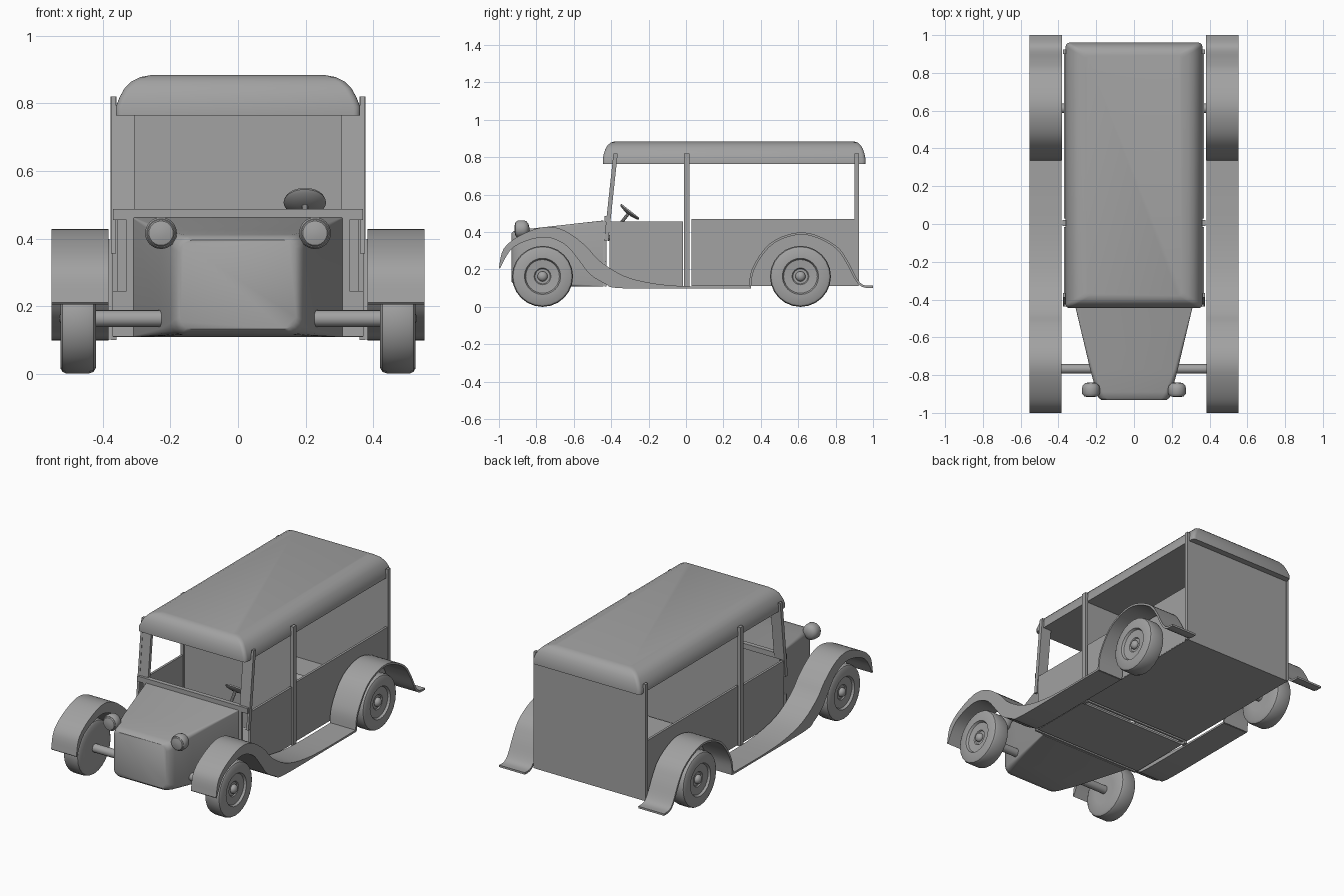
import bpy, bmesh, math
from mathutils import Vector, Matrix

old = bpy.data.objects.get("Cube")
if old:
    bpy.data.objects.remove(old, do_unlink=True)

GREY = (0.36, 0.36, 0.36, 1)
mat = bpy.data.materials.new("plain grey")
mat.use_nodes = True
mat.diffuse_color = GREY
mat.node_tree.nodes["Principled BSDF"].inputs["Base Color"].default_value = GREY


def finish(name, bm, angle=35):
    bmesh.ops.remove_doubles(bm, verts=bm.verts, dist=0.0002)
    bmesh.ops.recalc_face_normals(bm, faces=bm.faces)
    me = bpy.data.meshes.new(name)
    bm.to_mesh(me)
    bm.free()
    me.materials.append(mat)
    ob = bpy.data.objects.new(name, me)
    bpy.context.collection.objects.link(ob)
    bpy.ops.object.select_all(action="DESELECT")
    ob.select_set(True)
    bpy.context.view_layer.objects.active = ob
    bpy.ops.object.shade_smooth_by_angle(angle=math.radians(angle))
    return ob


def loft(name, loops, angle=35):
    """Skin a list of equal-length closed loops and cap both ends."""
    bm = bmesh.new()
    rings = [[bm.verts.new(p) for p in loop] for loop in loops]
    n = len(rings[0])
    for a, b in zip(rings, rings[1:]):
        for i in range(n):
            j = (i + 1) % n
            bm.faces.new((a[i], a[j], b[j], b[i]))
    bm.faces.new(rings[0])
    bm.faces.new(rings[-1])
    return finish(name, bm, angle)


def rounded_rect(u0, u1, v0, v1, r, steps=4):
    pts = []
    corners = [(u1 - r, v1 - r), (u0 + r, v1 - r), (u0 + r, v0 + r), (u1 - r, v0 + r)]
    for k, (cu, cv) in enumerate(corners):
        for s in range(steps + 1):
            a = math.pi / 2 * (k + s / steps)
            pts.append((cu + r * math.cos(a), cv + r * math.sin(a)))
    return pts


def box(name, x0, x1, y0, y1, z0, z1, lean=0):
    """Box whose top can lean along y."""
    return loft(name, [[(x0, y0 + d, z), (x1, y0 + d, z), (x1, y1 + d, z), (x0, y1 + d, z)]
                       for z, d in ((z0, 0), (z1, lean))])


def side_boxes(name, x0, x1, *rest, **kw):
    box("left_" + name, x0, x1, *rest, **kw)
    box("right_" + name, -x1, -x0, *rest, **kw)


def extrude_profile(name, pts, x0, x1):
    return loft(name, [[(x, y, z) for y, z in pts] for x in (x0, x1)], 40)


def lathe(name, profile, center, axis, segs=24):
    """Spin (radius, distance) pairs around an axis."""
    rot = Vector((0, 0, 1)).rotation_difference(Vector(axis)).to_matrix().to_4x4()
    m = Matrix.Translation(center) @ rot
    loops = [[m @ Vector((r * math.cos(2 * math.pi * i / segs),
                          r * math.sin(2 * math.pi * i / segs), d)) for i in range(segs)]
             for r, d in profile]
    return loft(name, loops, 35)


def rod(name, a, b, r, segs=16):
    d = Vector(b) - Vector(a)
    return lathe(name, [(r, 0), (r, d.length)], a, d.normalized(), segs)


def smooth_curve(pts, steps=5):
    """Catmull-Rom points through a short list."""
    P = [Vector(p) for p in [pts[0]] + pts + [pts[-1]]]
    out = []
    for a, b, c, d in zip(P, P[1:], P[2:], P[3:]):
        for s in range(steps):
            t = s / steps
            out.append(0.5 * (2 * b + (c - a) * t + (2 * a - 5 * b + 4 * c - d) * t * t
                              + (3 * b - a - 3 * c + d) * t ** 3))
    return out + [P[-1]]


def ball(name, center, r, sx=1):
    bm = bmesh.new()
    bmesh.ops.create_uvsphere(bm, u_segments=16, v_segments=10, radius=r,
                              matrix=Matrix.Translation(center) @ Matrix.Diagonal((sx, 1, 1, 1)))
    return finish(name, bm, 60)


# Roof with rounded shoulders
roof_layers = [(.765, 0, 0), (.79, 0, 0), (.82, .012, .006), (.845, .026, .014),
               (.865, .046, .027), (.878, .072, .042), (.885, .11, .065)]
loft("roof", [[(x, y, z) for x, y in rounded_rect(-.362 + i, .362 - i, -.445 + j, .96 - j, .02)]
              for z, i, j in roof_layers], 50)

# Tapered hood with a soft front
hood_rings = [(-.44, .31, .108, .462, .004), (-.77, .232, .112, .425, .02),
              (-.89, .199, .115, .412, .035), (-.92, .188, .12, .406, .04),
              (-.932, .172, .132, .395, .035)]
loft("hood", [[(x, y, z) for x, z in rounded_rect(-w, w, z0, z1, r)]
              for y, w, z0, z1, r in hood_rings], 40)

# Cabin panels
box("firewall", -.33, .33, -.437, -.425, .11, .46)
side_boxes("firewall_foot", .33, .372, -.437, -.425, .11, .245)
box("windshield_sill", -.37, .37, -.437, -.41, .455, .487)
box("front_floor", -.37, .37, -.41, -.015, .108, .12)
box("rear_floor", -.37, .37, .03, .91, .112, .125)
box("partition", -.36, .36, 0, .012, .115, .77)
box("back_wall", -.37, .37, .905, .922, .112, .78)
side_boxes("front_door", .357, .371, -.41, -.015, .11, .456)
side_boxes("rear_side_panel", .357, .371, .03, .91, .115, .47)

# Pillars
side_boxes("windshield_pillar", .307, .368, -.425, -.405, .46, .78, lean=.035)
side_boxes("windshield_strap", .362, .376, -.438, -.415, .355, .82, lean=.05)
side_boxes("middle_pillar", .36, .378, -.01, .02, .1, .82)
side_boxes("rear_pillar", .36, .376, .9, .924, .115, .82)

# Fender profiles
top = smooth_curve([(-1, .21), (-.975, .31), (-.89, .38), (-.76, .427), (-.65, .408),
                    (-.54, .33), (-.46, .245), (-.33, .165), (-.17, .125), (.02, .11), (.34, .11)])
under = smooth_curve([(-.995, .205), (-.92, .32), (-.767, .372), (-.65, .335), (-.57, .245),
                      (-.515, .175), (-.435, .125), (-.355, .1), (.02, .098), (.34, .098)])
rear = smooth_curve([(.335, .1), (.352, .2), (.42, .31), (.5, .37), (.61, .398), (.71, .378),
                     (.81, .32), (.865, .245), (.915, .15), (.95, .117), (1, .113)])
rear_under = []
for i, p in enumerate(rear):
    t = (rear[min(i + 1, len(rear) - 1)] - rear[max(i - 1, 0)]).normalized()
    rear_under.append(p + Vector((t.y, -t.x)) * .012)

# Wheel, tyre and headlight cross-sections
tyre = [(.08, -.05), (.145, -.053), (.158, -.045), (.163, -.03), (.163, .035), (.158, .047),
        (.147, .053), (.097, .053), (.09, .04), (.045, .036), (.04, .03)]
lamp = [(.01, -.042), (.03, -.037), (.043, -.025), (.047, -.01), (.047, .018),
        (.042, .026), (.04, .026), (.036, .032), (.015, .037)]

for side, s in (("left", 1), ("right", -1)):
    extrude_profile(side + "_front_fender", top + under[::-1], s * .384, s * .553)
    extrude_profile(side + "_rear_fender", rear + rear_under[::-1], s * .38, s * .553)
    for end, y in (("front", -.767), ("rear", .612)):
        name = side + "_" + end
        lathe(name + "_wheel", tyre, (s * .473, y, .163), (s, 0, 0))
        ball(name + "_hub", (s * .508, y, .163), .027, .8)
    lathe(side + "_headlight", lamp, (s * .228, -.88, .416), (0, -1, 0))
    rod(side + "_headlight_stem", (s * .165, -.865, .36), (s * .215, -.87, .4), .01, 10)

# Axles
rod("front_axle", (-.43, -.767, .163), (.43, -.767, .163), .025)
rod("rear_axle", (-.43, .612, .163), (.43, .612, .163), .025)

# Steering wheel and column
axis = Vector((0, .62, .785))
hub = Vector((.198, -.303, .505))
lathe("steering_wheel", [(.02, -.012), (.055, -.004), (.063, .002), (.06, .01), (.05, .008),
                         (.02, .004)], hub, axis)
rod("steering_column", hub - axis * .19, hub, .009, 10)
